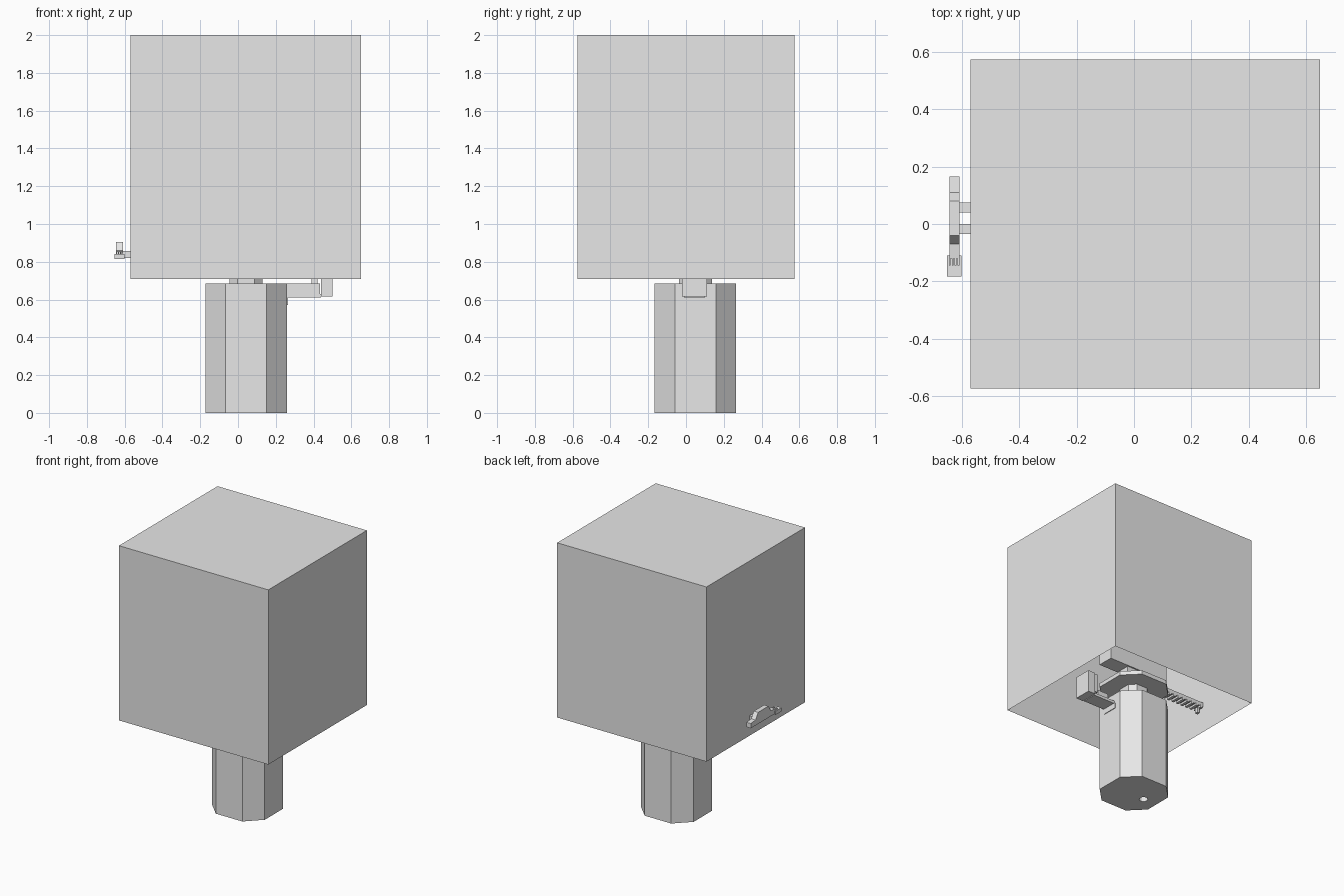
import bpy, bmesh
from mathutils import Vector

old = bpy.data.objects.get("Cube")
if old:
    bpy.data.objects.remove(old, do_unlink=True)

grey = bpy.data.materials.new("plain_grey")
grey.use_nodes = True
grey.diffuse_color = (0.8, 0.8, 0.8, 1)
grey.node_tree.nodes["Principled BSDF"].inputs["Base Color"].default_value = (0.8, 0.8, 0.8, 1)


def finish(name, bm):
    bmesh.ops.recalc_face_normals(bm, faces=bm.faces)
    mesh = bpy.data.meshes.new(name)
    bm.to_mesh(mesh)
    bm.free()
    mesh.materials.append(grey)
    ob = bpy.data.objects.new(name, mesh)
    bpy.context.scene.collection.objects.link(ob)
    return ob


def add_box(bm, x, y, z):
    """Box spanning three (low, high) ranges."""
    verts = bmesh.ops.create_cube(bm, size=1)["verts"]
    for v in verts:
        v.co = Vector([(lo + hi) / 2 + c * (hi - lo) for c, (lo, hi) in zip(v.co, (x, y, z))])


def boxes(name, *spans):
    bm = bmesh.new()
    for s in spans:
        add_box(bm, *s)
    return finish(name, bm)


def prism(name, points, offset):
    """Extrude a closed outline along an offset."""
    bm = bmesh.new()
    face = bm.faces.new([bm.verts.new(p) for p in points])
    out = bmesh.ops.extrude_face_region(bm, geom=[face], use_keep_orig=True)
    moved = [g for g in out["geom"] if isinstance(g, bmesh.types.BMVert)]
    bmesh.ops.translate(bm, verts=moved, vec=offset)
    return finish(name, bm)


def octagon(name, half, flat, z0, z1, centre=(0.043, 0.05)):
    """Eight-sided column with chamfered corners."""
    ring = [(half, -flat), (half, flat), (flat, half), (-flat, half),
            (-half, flat), (-half, -flat), (-flat, -half), (flat, -half)]
    pts = [(centre[0] + a, centre[1] + b, z0) for a, b in ring]
    return prism(name, pts, (0, 0, z1 - z0))


# Large shell, open underneath
bm = bmesh.new()
add_box(bm, (-0.57, 0.65), (-0.575, 0.575), (0.71, 2.0))
bm.faces.ensure_lookup_table()
bottom = min(bm.faces, key=lambda f: f.calc_center_median().z)
bmesh.ops.delete(bm, geom=[bottom], context="FACES_ONLY")
finish("outer_shell", bm)

# Column with a small hole in its foot
column = octagon("column", 0.216, 0.108, 0, 0.685)
bm = bmesh.new()
bmesh.ops.create_cone(bm, cap_ends=True, segments=16, radius1=0.03, radius2=0.03, depth=0.1)
bmesh.ops.translate(bm, verts=bm.verts, vec=(-0.06, 0.03, 0))
cutter = finish("foot_hole_cutter", bm)
cutter.hide_render = True
cutter.hide_set(True)
cutter.display_type = "WIRE"
mod = column.modifiers.new("foot_hole", "BOOLEAN")
mod.object = cutter
mod.operation = "DIFFERENCE"
mod.solver = "EXACT"
bpy.context.view_layer.update()
deps = bpy.context.evaluated_depsgraph_get()
cut_mesh = bpy.data.meshes.new_from_object(column.evaluated_get(deps))
column.modifiers.clear()
column.data = cut_mesh
bpy.data.objects.remove(cutter, do_unlink=True)

# Neck and collar above the column
octagon("neck", 0.088, 0.045, 0.685, 0.81)
octagon("collar", 0.216, 0.108, 0.81, 0.84)

# Guard loop beside the column
boxes("guard_block", ((0.44, 0.5), (-0.02, 0.11), (0.615, 0.78)))
boxes("guard_floor", ((0.25, 0.44), (-0.01, 0.1), (0.61, 0.63)))
boxes("guard_side", ((0.25, 0.435), (-0.01, 0.005), (0.61, 0.685)))
boxes("guard_tab", ((0.24, 0.264), (-0.005, 0.11), (0.57, 0.61)))
boxes("lever", ((0.29, 0.38), (0.025, 0.07), (0.645, 0.685)),
      ((0.39, 0.42), (0.02, 0.075), (0.66, 0.8)))

# Inner body and ribbed rail
boxes("inner_body", ((-0.2, 0.3), (-0.01, 0.11), (0.95, 1.1)),
      ((-0.05, 0.14), (0.0, 0.1), (0.84, 0.95)))
rail = [((-0.57, -0.2), (0.0, 0.06), (0.91, 0.94))]
rail += [((-0.56 + i * 0.04, -0.54 + i * 0.04), (-0.005, 0.065), (0.895, 0.915)) for i in range(9)]
rail.append(((-0.55, -0.53), (0.02, 0.045), (0.86, 0.9)))
boxes("ribbed_rail", *rail)

# Side handle: stepped bar, two stems, grooved knob
outline = [(0.165, 0.82), (0.165, 0.855), (0.11, 0.86), (0.08, 0.905), (-0.04, 0.905),
           (-0.07, 0.86), (-0.12, 0.855), (-0.12, 0.82)]
prism("handle_bar", [(-0.645, y, z) for y, z in outline], (0.035, 0, 0))
boxes("handle_stems", *[((-0.612, -0.57), (y, y + 0.035), (0.82, 0.858)) for y in (-0.035, 0.04)])
knob = [((-0.653, -0.602), (-0.183, -0.11), (0.815, 0.842))]
knob += [((-0.646 + i * 0.01, -0.64 + i * 0.01), (-0.145, -0.112), (0.84, 0.852)) for i in range(4)]
boxes("handle_knob", *knob)
